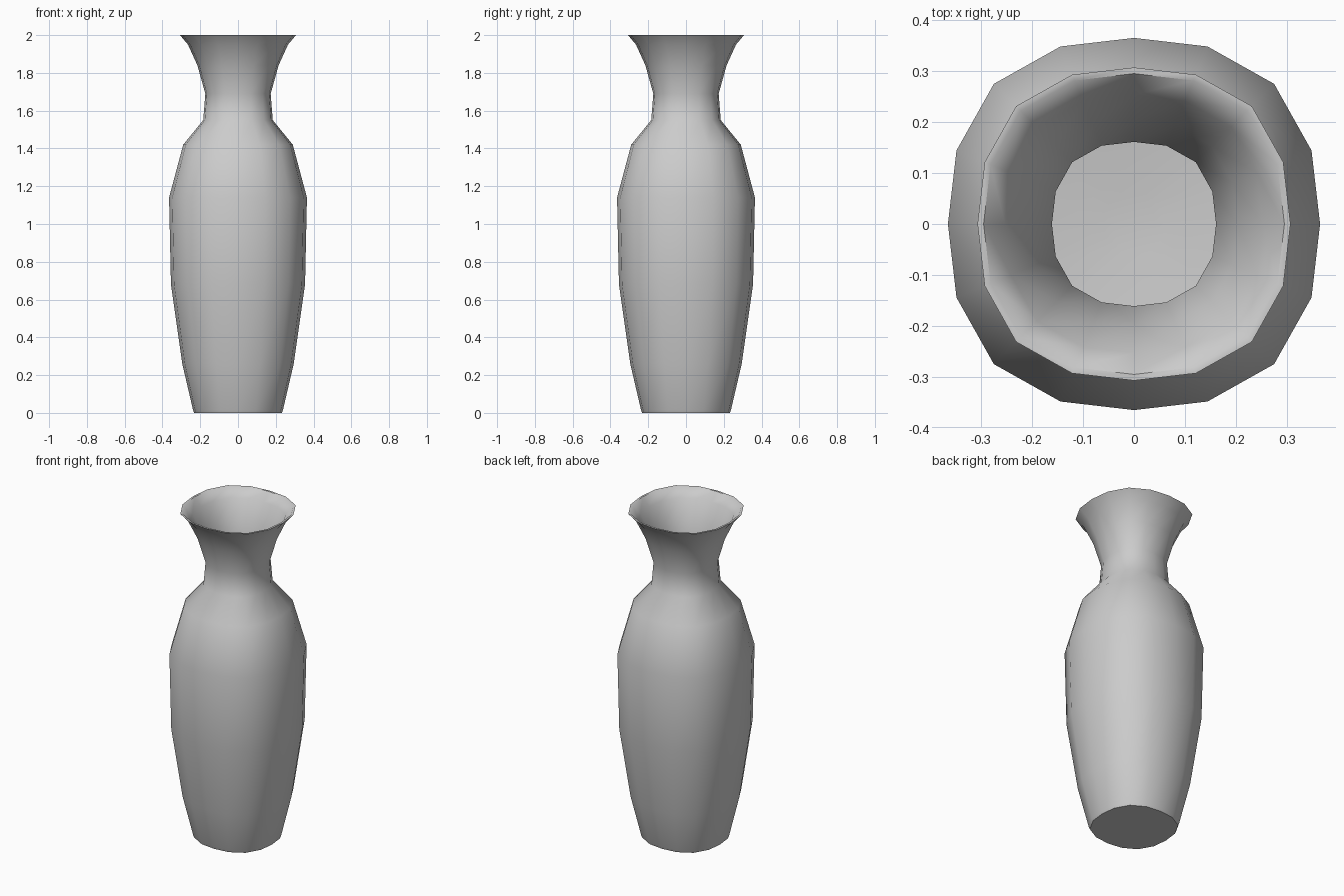
import bpy, bmesh, math

if "Cube" in bpy.data.objects:
    bpy.data.objects.remove(bpy.data.objects["Cube"])

SIDES = 16
WALL = 0.012

# Outer profile from foot to lip: (radius on the axes, height)
outer = [(0.232, 0.0), (0.238, 0.015), (0.295, 0.26), (0.355, 0.68),
         (0.365, 1.14), (0.29, 1.42), (0.184, 1.55), (0.173, 1.69),
         (0.215, 1.84), (0.265, 1.95), (0.307, 2.0)]

# Inner wall follows the outer one, down to a dished floor
inner = [(r - WALL, z) for r, z in reversed(outer[2:])]
inner += [(0.225, 0.04), (0.06, 0.02)]


def ring(bm, r, z):
    """Slightly squared sixteen-sided ring."""
    verts = []
    for i in range(SIDES):
        a = 2 * math.pi * i / SIDES
        q = r * (1 + 0.065 * math.sin(2 * a) ** 2)
        verts.append(bm.verts.new((q * math.cos(a), q * math.sin(a), z)))
    return verts


# Vase shell: loft all rings, then cap the foot and the inner floor
bm = bmesh.new()
rings = [ring(bm, r, z) for r, z in outer + inner]
for lo, hi in zip(rings, rings[1:]):
    for i in range(SIDES):
        j = (i + 1) % SIDES
        bm.faces.new((lo[i], lo[j], hi[j], hi[i]))
bm.faces.new(rings[0][::-1])
bm.faces.new(rings[-1])
bmesh.ops.recalc_face_normals(bm, faces=bm.faces[:])

mesh = bpy.data.meshes.new("vase")
bm.to_mesh(mesh)
bm.free()
vase = bpy.data.objects.new("vase", mesh)
bpy.context.collection.objects.link(vase)

# Smooth body with crisp lip and foot
bpy.context.view_layer.objects.active = vase
vase.select_set(True)
bpy.ops.object.shade_smooth_by_angle(angle=math.radians(50))
